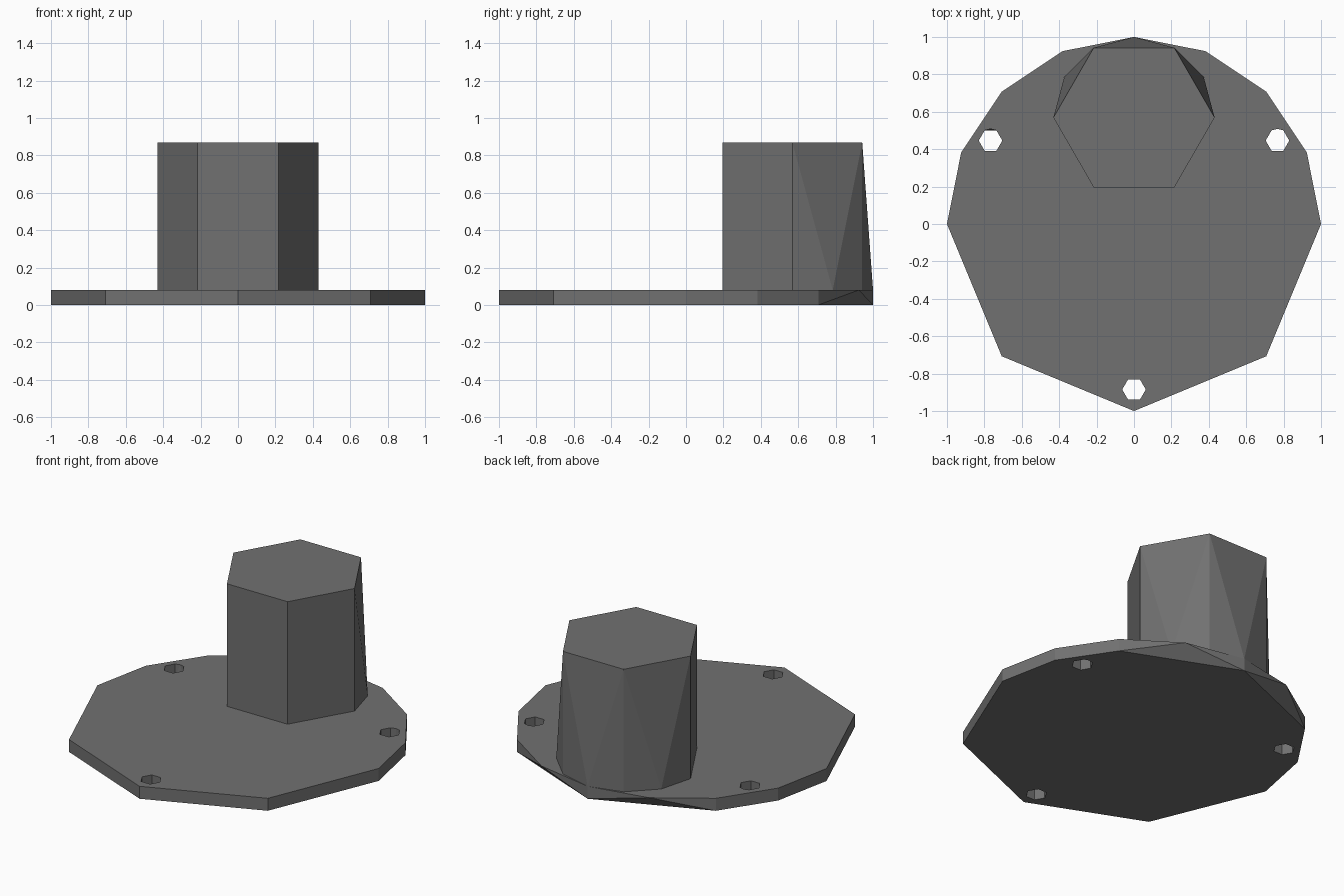
import bpy, bmesh
from math import sin, cos, radians

if "Cube" in bpy.data.objects:
    bpy.data.objects.remove(bpy.data.objects["Cube"])

# Dark grey finish
dark = bpy.data.materials.new("dark_grey")
dark.diffuse_color = (0.165, 0.165, 0.165, 1)
dark.use_nodes = True
dark.node_tree.nodes["Principled BSDF"].inputs["Base Color"].default_value = dark.diffuse_color


def arc(r, angles, cx=0.0, cy=0.0):
    return [(cx + r * cos(radians(a)), cy + r * sin(radians(a))) for a in angles]


def block(name, rings, z0, z1):
    """Solid from paired (bottom, top) loops; repeated points collapse to triangles."""
    bm = bmesh.new()
    for low, high in rings:
        b = [bm.verts.new((x, y, z0)) for x, y in low]
        t = [bm.verts.new((x, y, z1)) for x, y in high]
        n = len(b)
        for i in range(n):
            j = (i + 1) % n
            bm.faces.new((b[i], b[j], t[j], t[i]))
    bmesh.ops.remove_doubles(bm, verts=bm.verts[:], dist=1e-4)
    bmesh.ops.triangulate(bm, faces=bm.faces[:], quad_method='SHORT_EDGE')
    rim = [e for e in bm.edges if e.is_boundary]
    for z in (z0, z1):
        loop = [e for e in rim if all(abs(v.co.z - z) < 1e-5 for v in e.verts)]
        bmesh.ops.triangle_fill(bm, edges=loop, use_beauty=True, normal=(0, 0, 1))
    bmesh.ops.recalc_face_normals(bm, faces=bm.faces[:])
    mesh = bpy.data.meshes.new(name)
    bm.to_mesh(mesh)
    bm.free()
    mesh.materials.append(dark)
    obj = bpy.data.objects.new(name, mesh)
    bpy.context.collection.objects.link(obj)
    return obj


PLATE_TOP, BOSS_TOP = 0.08, 0.868

# Base plate: finer rim at the back, coarse octagon at the front
rim_top = arc(1, [0, 22.5, 45, 67.5, 90, 112.5, 135, 157.5, 180, 225, 270, 315])
rim_low = arc(1, [0, 22.5, 45, 45, 90, 135, 135, 157.5, 180, 225, 270, 315])

# Bolt holes: hexagons, the side ones with an extra point at the back
hexa = [0, 60, 120, 180, 240, 300]
seven = [0, 60, 90, 120, 180, 240, 300]
flat = [0, 60, 60, 120, 180, 240, 300]
R = 0.063
front_hole = arc(R, hexa, 0, -0.885)
right_hole = arc(R, seven, 0.767, 0.446)
left_top = arc(R, seven, -0.767, 0.446)
left_low = arc(R, flat, -0.767, 0.446)
block("base_plate", [(rim_low, rim_top), (front_hole, front_hole),
                     (right_hole, right_hole), (left_low, left_top)], 0, PLATE_TOP)

# Boss: hexagonal top, back half of the foot has twice the sides
foot = arc(0.431, [0, 30, 60, 90, 120, 150, 180, 240, 300], 0, 0.569)
head = arc(0.431, [0, 0, 60, 60, 120, 180, 180, 240, 300], 0, 0.569)
block("boss", [(foot, head)], PLATE_TOP, BOSS_TOP)
